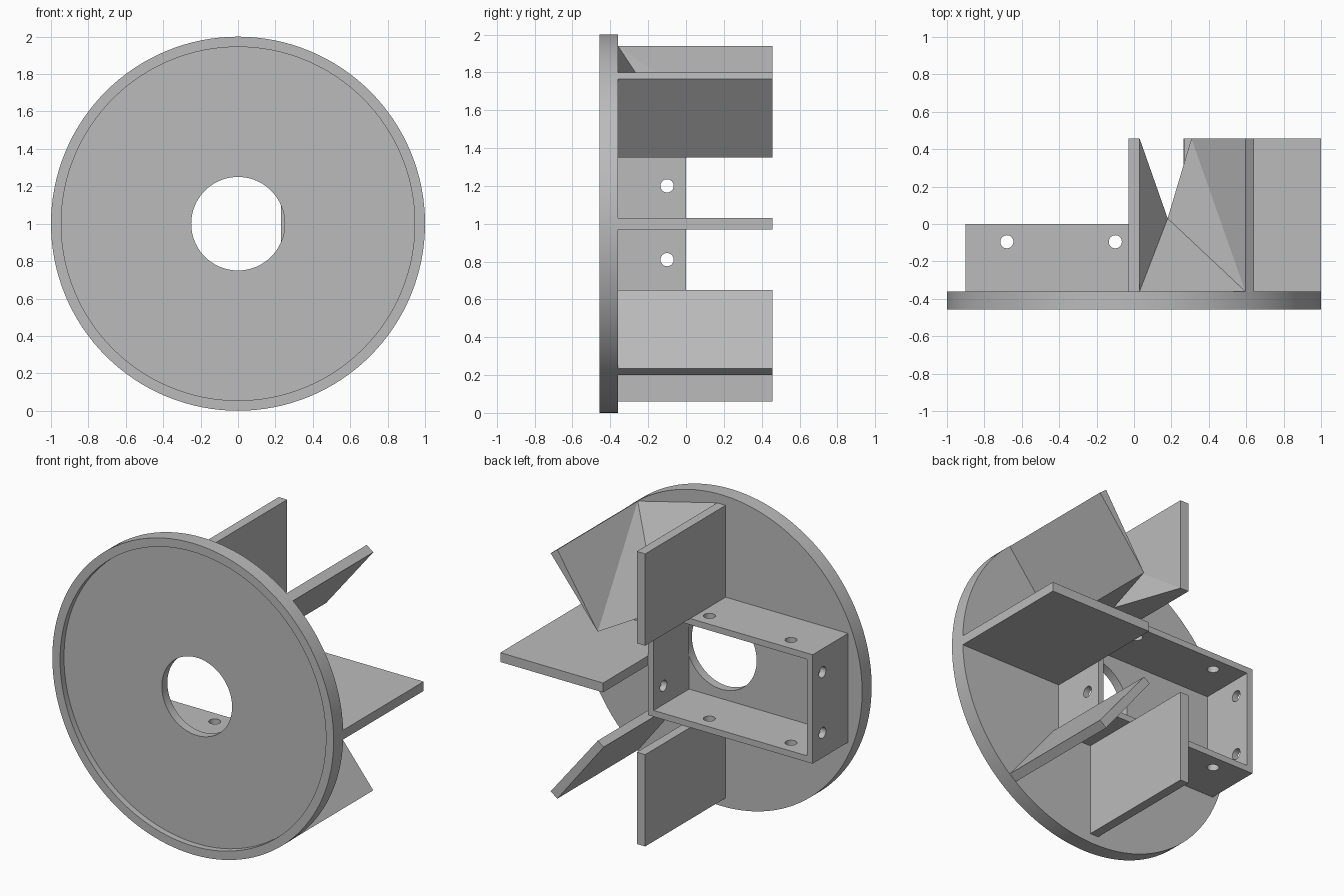
import bpy, bmesh, math
from mathutils import Matrix, Vector

cube = bpy.data.objects.get("Cube")
if cube:
    bpy.data.objects.remove(cube, do_unlink=True)

grey = bpy.data.materials.new("plain grey")
grey.use_nodes = True
grey.diffuse_color = (0.5, 0.5, 0.5, 1)
grey.node_tree.nodes["Principled BSDF"].inputs["Base Color"].default_value = (0.5, 0.5, 0.5, 1)

PLATE, TAIL, BOX_BACK = -0.36, 0.457, 0.0   # y positions
HALF = 0.03                                 # half a fin thickness
TOP, BOTTOM = 1.35, 0.65                    # box height range


def finish(name, bm):
    bmesh.ops.recalc_face_normals(bm, faces=bm.faces)
    mesh = bpy.data.meshes.new(name)
    bm.to_mesh(mesh)
    bm.free()
    mesh.materials.append(grey)
    obj = bpy.data.objects.new(name, mesh)
    bpy.context.collection.objects.link(obj)
    return obj


def smooth(obj):
    bpy.ops.object.select_all(action='DESELECT')
    obj.select_set(True)
    bpy.context.view_layer.objects.active = obj
    bpy.ops.object.shade_smooth_by_angle(angle=math.radians(30))


def prism(name, outline, y0=PLATE, y1=TAIL):
    """Extrude an (x, z) outline along y."""
    bm = bmesh.new()
    face = bm.faces.new([bm.verts.new((x, y0, z)) for x, z in outline])
    new = bmesh.ops.extrude_face_region(bm, geom=[face])["geom"]
    verts = [v for v in new if isinstance(v, bmesh.types.BMVert)]
    bmesh.ops.translate(bm, verts=verts, vec=(0, y1 - y0, 0))
    return finish(name, bm)


def block(name, x0, x1, z0, z1, y0=PLATE, y1=TAIL):
    return prism(name, [(x0, z0), (x1, z0), (x1, z1), (x0, z1)], y0, y1)


def rod(name, centre, axis, length, radius=0.035):
    bm = bmesh.new()
    turn = Vector((0, 0, 1)).rotation_difference(Vector(axis)).to_matrix().to_4x4()
    bmesh.ops.create_cone(bm, cap_ends=True, segments=32, radius1=radius,
                          radius2=radius, depth=length,
                          matrix=Matrix.Translation(centre) @ turn)
    return finish(name, bm)


def cut(obj, cutters):
    for cutter in cutters:
        mod = obj.modifiers.new("cut", 'BOOLEAN')
        mod.operation = 'DIFFERENCE'
        mod.solver = 'EXACT'
        mod.object = cutter
        cutter.hide_render = True
    bpy.context.view_layer.update()
    graph = bpy.context.evaluated_depsgraph_get()
    obj_mesh = bpy.data.meshes.new_from_object(obj.evaluated_get(graph))
    obj.modifiers.clear()
    obj.data = obj_mesh
    for cutter in cutters:
        bpy.data.objects.remove(cutter, do_unlink=True)


# Round plate: ring profile (radius, y) with a shallow front recess
profile = [(0.25, PLATE), (1, PLATE), (1, -0.457), (0.945, -0.457),
           (0.945, -0.417), (0.25, -0.417)]
bm = bmesh.new()
steps = 128
rings = []
for i in range(steps):
    a = 2 * math.pi * i / steps
    rings.append([bm.verts.new((r * math.cos(a), y, 1 + r * math.sin(a))) for r, y in profile])
for i in range(steps):
    a, b = rings[i], rings[(i + 1) % steps]
    for j in range(len(profile)):
        k = (j + 1) % len(profile)
        bm.faces.new((a[j], a[k], b[k], b[j]))
smooth(finish("round_plate", bm))

# Open box frame with through holes
LEFT, RIGHT, WALL = -0.9, 0.27, 0.04
frame = block("box_frame", LEFT, RIGHT, BOTTOM, TOP, PLATE, BOX_BACK)
cutters = [block("opening", LEFT + WALL, RIGHT - WALL, BOTTOM + WALL, TOP - WALL, -0.6, 0.2)]
cutters += [rod("hole", (x, -0.095, 1), (0, 0, 1), 1) for x in (-0.68, -0.1)]
cutters += [rod("hole", (-0.3, -0.1, z), (1, 0, 0), 1.6) for z in (0.81, 1.2)]
cut(frame, cutters)
smooth(frame)

# Straight fins
block("upper_fin", -HALF, HALF, TOP, 1.94)
block("lower_fin", -HALF, HALF, 0.06, BOTTOM)
block("side_fin", RIGHT, 1, 1 - HALF, 1 + HALF)

# Slanted fins; the upper one tapers to its inner edge
prism("upper_slanted_fin", [(0.595, 1.80), (0.642, 1.765), (0.307, TOP)])
prism("lower_slanted_fin", [(0.595, 0.20), (0.642, 0.235), (0.307, BOTTOM), (0.265, 0.62)])

# Gusset filling the corner between the upper fins
bm = bmesh.new()
points = {"a": (HALF, PLATE, 1.94), "b": (0.595, PLATE, 1.80), "c": (0.18, 0.03, TOP),
          "d": (HALF, TAIL, TOP), "e": (0.307, TAIL, TOP),
          "f": (HALF, PLATE, TOP), "g": (0.307, PLATE, TOP)}
v = {key: bm.verts.new(p) for key, p in points.items()}
for loop in ("abc", "acd", "bce", "fdc", "fcg", "gce", "fgba", "fad", "bge"):
    bm.faces.new([v[key] for key in loop])
finish("corner_gusset", bm)
